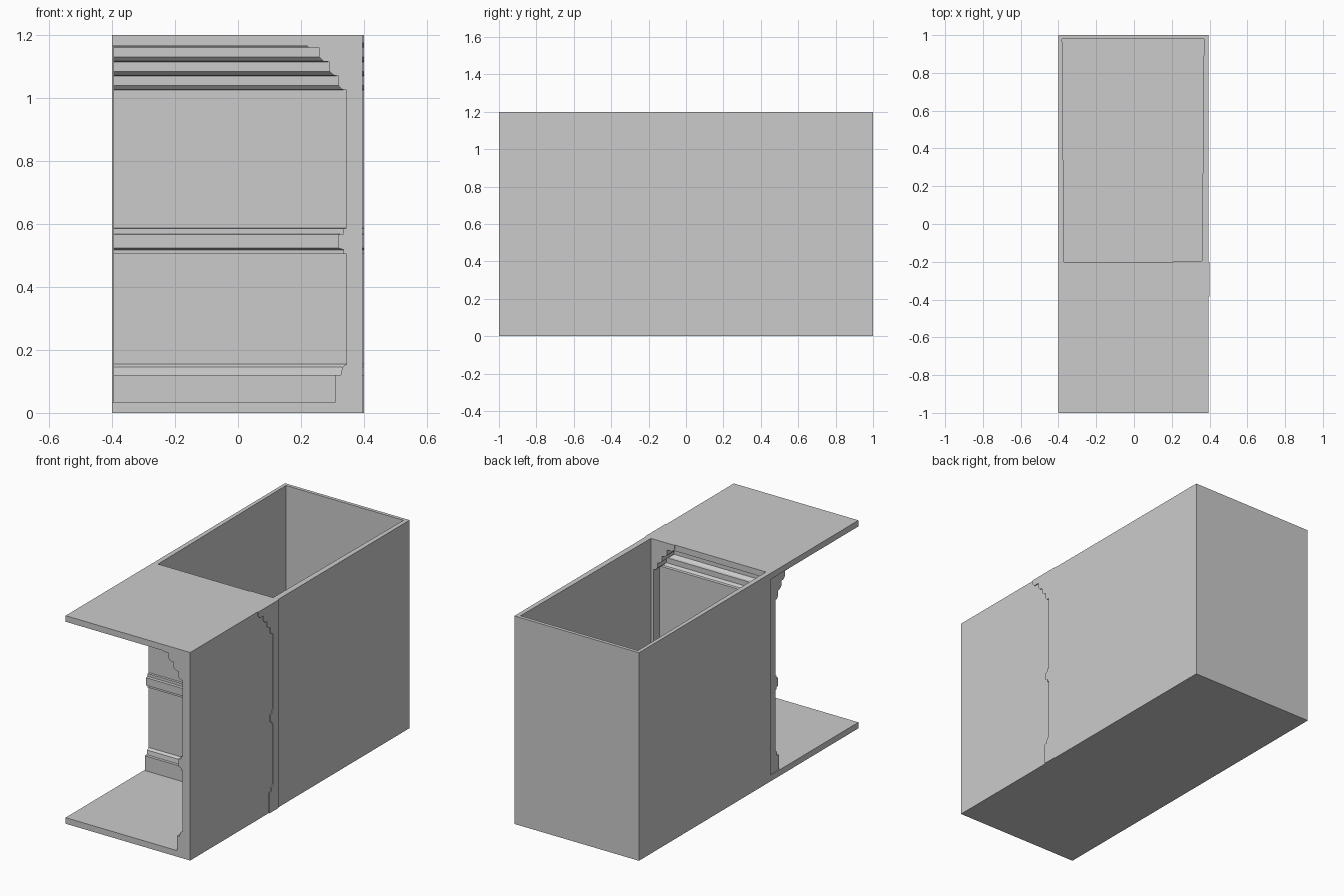
import bpy, bmesh
from mathutils import Vector

if "Cube" in bpy.data.objects:
    bpy.data.objects.remove(bpy.data.objects["Cube"])

# Wall moulding profile: (depth from wall plane, height), bottom to top
PROFILE = [
    (0, 0), (.085, 0), (.085, .12), (.068, .12), (.064, .145), (.058, .15), (.05, .155),
    (.05, .505), (.06, .505), (.06, .518), (.075, .523), (.075, .567), (.06, .569),
    (.06, .585), (.05, .587), (.05, 1.025), (.064, 1.027), (.076, 1.04),
    (.076, 1.07), (.09, 1.072), (.105, 1.085), (.105, 1.115), (.124, 1.117),
    (.137, 1.13), (.137, 1.16), (.17, 1.16), (.185, 1.175), (.185, 1.2), (0, 1.2),
]


def prism(name, points, sweep, open_back=False):
    """Extrude a planar outline along a vector; optionally leave its closing side open."""
    bm = bmesh.new()
    sweep = Vector(sweep)
    a = [bm.verts.new(p) for p in points]
    b = [bm.verts.new(Vector(p) + sweep) for p in points]
    bm.faces.new(a)
    bm.faces.new(b[::-1])
    n = len(points)
    for i in range(n - 1 if open_back else n):
        j = (i + 1) % n
        bm.faces.new((a[i], b[i], b[j], a[j]))
    bmesh.ops.recalc_face_normals(bm, faces=bm.faces)
    mesh = bpy.data.meshes.new(name)
    bm.to_mesh(mesh)
    bm.free()
    obj = bpy.data.objects.new(name, mesh)
    bpy.context.collection.objects.link(obj)
    return obj


def slab(name, x0, x1, y0, y1, z0, z1):
    return prism(name, [(x0, y0, z0), (x1, y0, z0), (x1, y1, z0), (x0, y1, z0)],
                 (0, 0, z1 - z0))


LEFT, RIGHT, SPLIT, PLATE = -.4, .395, -.2, .035

# Floor under everything, ceiling over the front room only
slab("floor", LEFT, RIGHT, -1, 1, 0, PLATE)
slab("ceiling", LEFT, RIGHT, -1, SPLIT, 1.2 - PLATE, 1.2)

# Open-topped rear box: U-shaped walls, slightly tapered inside
outline = [(LEFT, SPLIT), (-.37, SPLIT), (-.38, .98), (.37, .98),
           (.36, SPLIT), (RIGHT, SPLIT), (RIGHT, 1), (LEFT, 1)]
prism("rear_box_walls", [(x, y, PLATE) for x, y in outline], (0, 0, 1.2 - PLATE))

# Solid moulded right wall of the front room
prism("right_moulded_wall", [(RIGHT - d, -1, z) for d, z in PROFILE], (0, .805, 0))

# Moulded back wall of the front room, hollow behind, poking slightly out at the right
prism("back_moulded_wall", [(-.395, SPLIT - d, z) for d, z in PROFILE],
      (.795, 0, 0), open_back=True)
